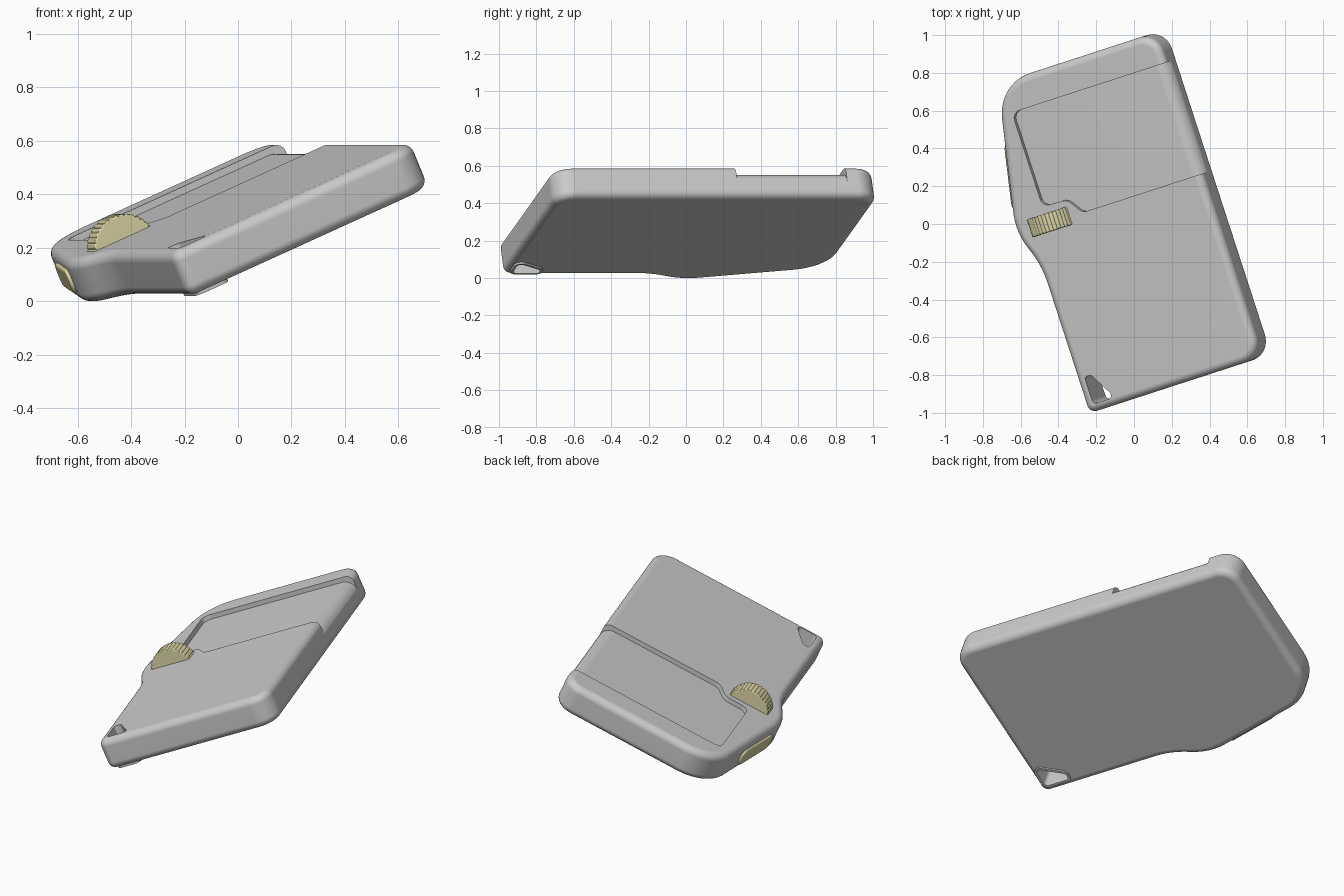
import bpy, bmesh, math
from mathutils import Matrix, Vector

if "Cube" in bpy.data.objects:
    bpy.data.objects.remove(bpy.data.objects["Cube"])

# Slab frame: u across (rising), v along (level), n out of the upper face
YAW, TILT, Z0 = math.radians(18), math.radians(23.4), 0.416
FRAME = (Matrix.Translation((0, 0, Z0)) @ Matrix.Rotation(YAW, 4, 'Z')
         @ Matrix.Rotation(-TILT, 4, 'Y'))
T, RIGHT = 0.18, 0.457


def rounded(corners, steps=10):
    """Closed outline from (x, y, radius) corners."""
    out, n = [], len(corners)
    for i, (x, y, r) in enumerate(corners):
        p = Vector((x, y))
        d1 = (p - Vector(corners[i - 1][:2])).normalized()
        d2 = (Vector(corners[(i + 1) % n][:2]) - p).normalized()
        turn = math.atan2(d1.x * d2.y - d1.y * d2.x, d1.dot(d2))
        if r == 0:
            out.append(p)
            continue
        c = p + (d2 - d1).normalized() * r / math.cos(turn / 2)
        v = p - d1 * r * math.tan(abs(turn) / 2) - c
        for k in range(steps + 1):
            a = turn * k / steps
            out.append(c + Vector((v.x * math.cos(a) - v.y * math.sin(a),
                                   v.x * math.sin(a) + v.y * math.cos(a))))
    return out


def inset(pts, d):
    """Move a counter-clockwise outline inwards by d."""
    out = []
    for i, p in enumerate(pts):
        e1 = (p - pts[i - 1]).normalized()
        e2 = (pts[(i + 1) % len(pts)] - p).normalized()
        n1, n2 = Vector((e1.y, -e1.x)), Vector((e2.y, -e2.x))
        out.append(p - (n1 + n2) / (1 + n1.dot(n2)) * d)
    return out


def slab(name, pts, z0, z1, r=0, mat=Matrix(), steps=6):
    """Extrude an outline, rounding the rims by radius r."""
    rings = [(pts, z0), (pts, z1)]
    if r:
        arc = [(r * (1 - math.sin(a)), r * (1 - math.cos(a)))
               for a in (math.pi / 2 * k / steps for k in range(steps + 1))]
        rings = ([(inset(pts, d), z0 + h) for d, h in arc]
                 + [(inset(pts, d), z1 - h) for d, h in reversed(arc)])
    bm = bmesh.new()
    vs = [[bm.verts.new(mat @ Vector((p.x, p.y, z))) for p in ring] for ring, z in rings]
    n = len(pts)
    for a, b in zip(vs, vs[1:]):
        for i in range(n):
            j = (i + 1) % n
            bm.faces.new((a[i], a[j], b[j], b[i]))
    bm.faces.new(vs[0][::-1])
    bm.faces.new(vs[-1])
    bmesh.ops.recalc_face_normals(bm, faces=bm.faces)
    me = bpy.data.meshes.new(name)
    bm.to_mesh(me)
    bm.free()
    ob = bpy.data.objects.new(name, me)
    bpy.context.collection.objects.link(ob)
    ob.matrix_world = FRAME
    return ob


def activate(ob):
    bpy.ops.object.select_all(action='DESELECT')
    ob.select_set(True)
    bpy.context.view_layer.objects.active = ob


def combine(ob, tool, op):
    m = ob.modifiers.new(op, 'BOOLEAN')
    m.object, m.operation, m.solver = tool, op, 'EXACT'
    activate(ob)
    bpy.ops.object.modifier_apply(modifier=m.name)
    bpy.data.objects.remove(tool)


def smooth(ob):
    activate(ob)
    bpy.ops.object.shade_smooth_by_angle(angle=math.radians(30))
    ob.modifiers.new("normals", 'WEIGHTED_NORMAL').keep_sharp = True


# Body with a bulge on the left edge
body = slab("body", rounded([
    (-.593, -.88, .042), (RIGHT, -.88, .11), (RIGHT, .93, .11),
    (-.511, .93, .235), (-.678, .151, .35), (-.593, -.06, .5)]), -T, 0, .04)

# Lip under the cord hole, then the hole itself
hole = rounded([(-.545, -.84, .022), (-.415, -.84, .02), (-.505, -.69, .025),
                (-.545, -.69, .012)], 6)
combine(body, slab("lip", inset(hole, -.014), -.1, -T - .01), 'UNION')
combine(body, slab("hole_cutter", hole, -.4, .2), 'DIFFERENCE')

# Sunken door area, open to the right with a rounded shoulder
LO, HI, DEEP = .142, .76, -.027
door = rounded([(.6, LO, 0), (.6, HI, 0), (-.471, HI, .045), (-.471, .236, .045),
                (-.325, .232, .06), (-.262, LO, .05)], 8)
combine(body, slab("door_cutter", door, DEEP, .1), 'DIFFERENCE')
SIDE = Matrix(((1, 0, 0, 0), (0, 0, -1, 0), (0, 1, 0, 0), (0, 0, 0, 1)))
R = .07
shoulder = [Vector((RIGHT + .001 - R + R * math.sin(a), DEEP - R + R * math.cos(a)))
            for a in (math.pi / 2 * k / 8 for k in range(9))]
shoulder += [Vector((.6, DEEP - R)), Vector((.6, .1)), Vector((shoulder[0].x, .1))]
combine(body, slab("shoulder_cutter", shoulder, -HI, -LO, 0, SIDE), 'DIFFERENCE')
smooth(body)

# Coloured controls
yellow = bpy.data.materials.new("pale_yellow")
yellow.diffuse_color = (.72, .67, .38, 1)
yellow.use_nodes = True
yellow.node_tree.nodes["Principled BSDF"].inputs["Base Color"].default_value = yellow.diffuse_color

# Thumb wheel with fine grooves
rim = []
for k in range(144):
    r = .125 - (.003 if k % 4 == 0 else 0)
    a = 2 * math.pi * k / 144
    rim.append(Vector((-.459 + r * math.cos(a), -.035 + r * math.sin(a))))
wheel = slab("thumb_wheel", rim, -.198, -.098, .008, SIDE, 3)

# Long button on the slanted side wall
t = Vector((-.214, -1, 0)).normalized()
up = Vector((0, 0, 1))
wall = Matrix((t, up, t.cross(up))).transposed().to_4x4()
wall.translation = (-.616, .44, -.09)
button = slab("side_button", rounded([(-.18, -.048, .042), (.18, -.048, .042),
                                      (.18, .048, .042), (-.18, .048, .042)]),
              -.03, .014, .01, wall)
for ob in (wheel, button):
    ob.data.materials.append(yellow)
    smooth(ob)
